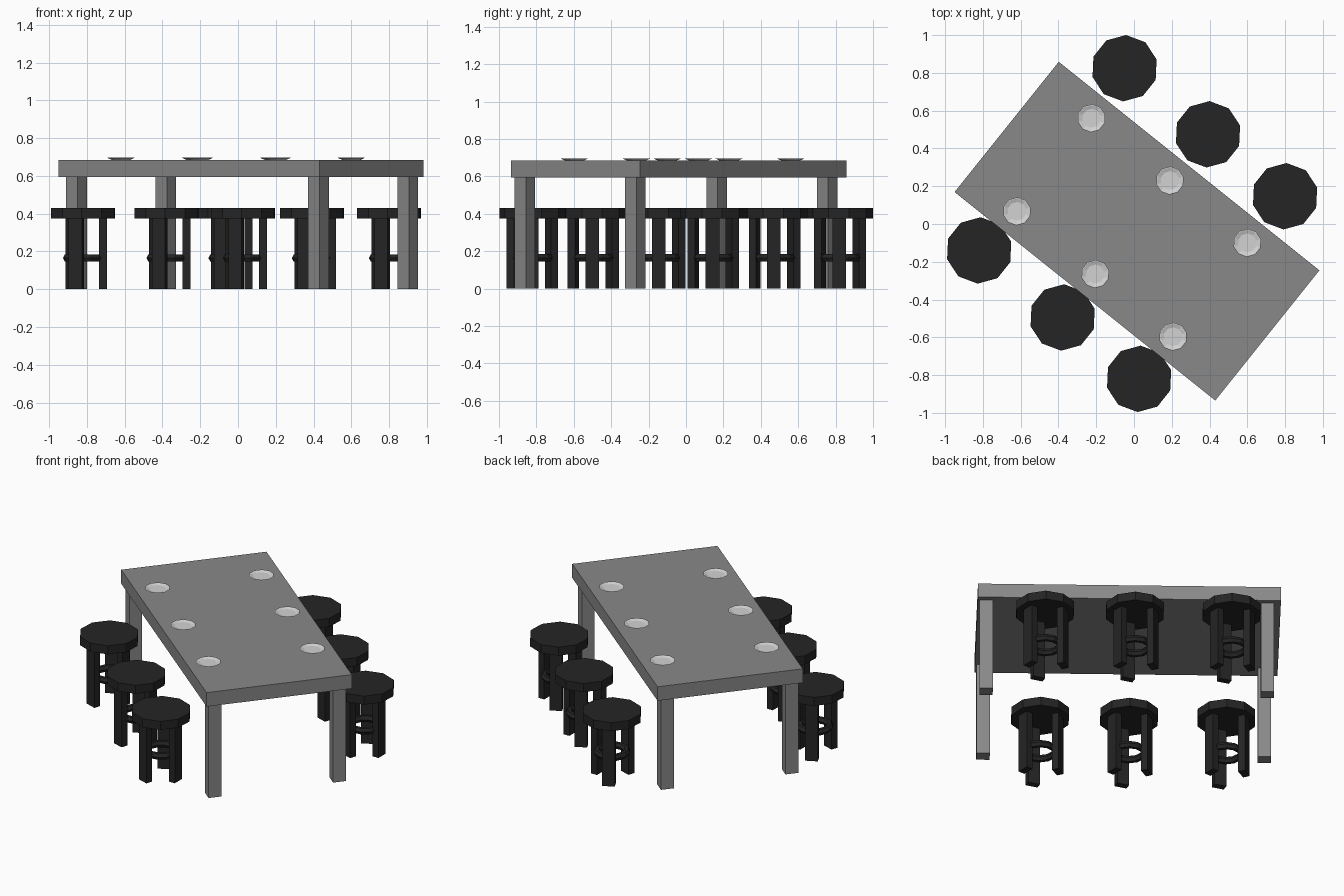
import bpy, bmesh, math
from mathutils import Matrix, Vector

if "Cube" in bpy.data.objects:
    bpy.data.objects.remove(bpy.data.objects["Cube"])

ANGLE = math.radians(-38.65)          # the whole set is turned on the floor
CENTRE = Vector((0.016, -0.038, 0))


def material(name, v):
    m = bpy.data.materials.new(name)
    m.diffuse_color = (v, v, v, 1)
    m.use_nodes = True
    m.node_tree.nodes["Principled BSDF"].inputs["Base Color"].default_value = m.diffuse_color
    return m


TABLE = material("table grey", 0.25)
BLACK = material("stool black", 0.018)
PLATE = material("plate light grey", 0.65)


def add_object(name, bm, mat):
    bmesh.ops.recalc_face_normals(bm, faces=bm.faces)
    me = bpy.data.meshes.new(name)
    bm.to_mesh(me)
    bm.free()
    me.materials.append(mat)
    ob = bpy.data.objects.new(name, me)
    bpy.context.collection.objects.link(ob)
    return ob


def box(name, x, y, z0, z1, sx, sy, angle, mat):
    bm = bmesh.new()
    m = (Matrix.Translation((x, y, (z0 + z1) / 2)) @ Matrix.Rotation(angle, 4, 'Z')
         @ Matrix.Diagonal((sx, sy, z1 - z0, 1)))
    bmesh.ops.create_cube(bm, size=1, matrix=m)
    return add_object(name, bm, mat)


def lathe(name, x, y, profile, sides, start, mat, closed=False):
    """Turn (radius, height) points about the vertical; open ends are capped."""
    bm = bmesh.new()
    rings = []
    for r, z in profile:
        rings.append([bm.verts.new((x + r * math.cos(start + 2 * math.pi * i / sides),
                                    y + r * math.sin(start + 2 * math.pi * i / sides), z))
                      for i in range(sides)])
    pairs = list(zip(rings, rings[1:]))
    if closed:
        pairs.append((rings[-1], rings[0]))
    else:
        bm.faces.new(rings[0])
        bm.faces.new(rings[-1])
    for a, b in pairs:
        for i in range(sides):
            j = (i + 1) % sides
            bm.faces.new((a[i], a[j], b[j], b[i]))
    return add_object(name, bm, mat)


# table top and four square legs
turn = Matrix.Rotation(ANGLE, 4, 'Z')
box("table_top", CENTRE.x, CENTRE.y, 0.595, 0.685, 1.768, 0.883, ANGLE, TABLE)
for u in (-0.806, 0.835):
    for v in (-0.387, 0.370):
        p = CENTRE + turn @ Vector((u, v, 0))
        box("table_leg", p.x, p.y, 0, 0.60, 0.078, 0.078, ANGLE, TABLE)

# plates: shallow ten-sided dishes
for x, y in ((-0.225, 0.56), (0.19, 0.23), (0.60, -0.10),
             (-0.62, 0.067), (-0.205, -0.265), (0.207, -0.597)):
    lathe("plate", x, y, [(0.048, 0.684), (0.075, 0.696), (0.070, 0.697), (0.050, 0.690)],
          10, ANGLE + math.pi / 2, PLATE)

# stools: ten-sided seat, three flat legs, foot ring
for x, y in ((-0.05, 0.825), (0.392, 0.475), (0.80, 0.147),
             (-0.82, -0.14), (-0.378, -0.495), (0.027, -0.82)):
    lathe("stool_seat", x, y, [(0.176, 0.375), (0.176, 0.43)], 10, ANGLE + math.pi / 2, BLACK)
    for dx, dy, a in ((0.106, -0.006, 0), (-0.050, 0.101, 117), (-0.036, -0.108, 252)):
        box("stool_leg", x + dx, y + dy, 0, 0.38, 0.042, 0.074, math.radians(a), BLACK)
    tube = [(0.088 + 0.02 * math.cos(math.pi * k / 3), 0.165 + 0.022 * math.sin(math.pi * k / 3))
            for k in range(6)]
    lathe("stool_foot_ring", x, y, tube, 12, ANGLE, BLACK, closed=True)
